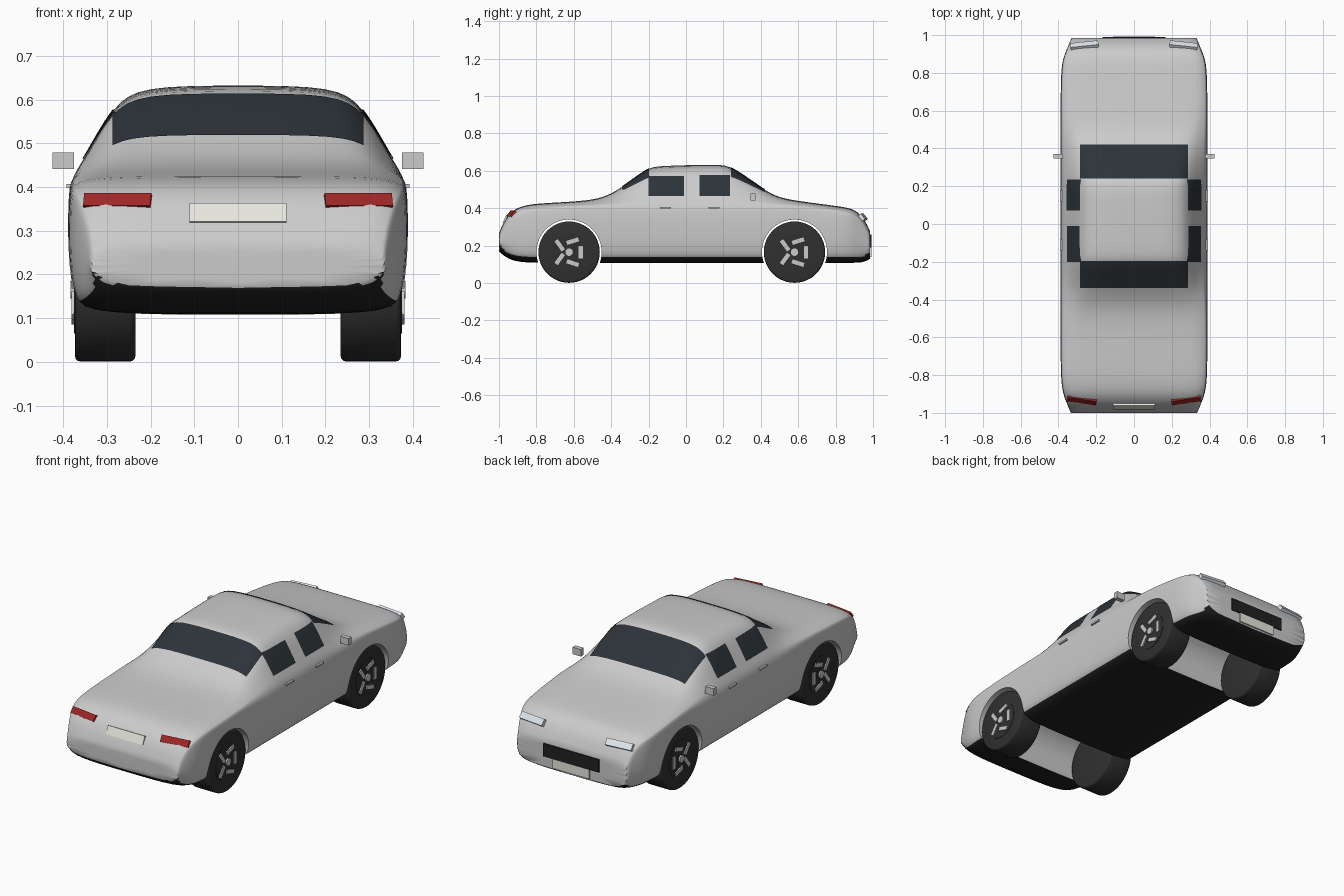
import bpy, bmesh, math
from mathutils import Vector, Matrix

if "Cube" in bpy.data.objects:
    bpy.data.objects.remove(bpy.data.objects["Cube"])


def mat(name, c):
    m = bpy.data.materials.new(name)
    m.diffuse_color = (*c, 1)
    m.use_nodes = True
    m.node_tree.nodes["Principled BSDF"].inputs["Base Color"].default_value = m.diffuse_color
    return m


PAINT = mat("paint", (0.6, 0.6, 0.6))
BLACK = mat("black_trim", (0.015, 0.015, 0.015))
TYRE = mat("tyre_rubber", (0.03, 0.03, 0.03))
GLASS = mat("dark_glass", (0.025, 0.033, 0.04))
RED = mat("red_lamp", (0.35, 0.02, 0.02))
LAMP = mat("clear_lamp", (0.75, 0.8, 0.85))
PLATE = mat("plate_white", (0.8, 0.8, 0.74))


def finish(name, bm, *mats):
    me = bpy.data.meshes.new(name)
    bm.to_mesh(me)
    bm.free()
    ob = bpy.data.objects.new(name, me)
    bpy.context.collection.objects.link(ob)
    for m in mats:
        me.materials.append(m)
    return ob


def select(ob):
    bpy.ops.object.select_all(action='DESELECT')
    ob.select_set(True)
    bpy.context.view_layer.objects.active = ob


def smooth(ob, deg=35):
    select(ob)
    bpy.ops.object.shade_smooth_by_angle(angle=math.radians(deg))


def box(name, loc, size, rot=(0, 0, 0), material=None):
    bm = bmesh.new()
    bmesh.ops.create_cube(bm, size=1)
    bmesh.ops.scale(bm, vec=size, verts=bm.verts)
    ob = finish(name, bm, *([material] if material else []))
    ob.location, ob.rotation_euler = loc, rot
    return ob


def cyl(name, loc, r, depth, segs=48, bevel=0, material=None):
    bm = bmesh.new()
    bmesh.ops.create_cone(bm, cap_ends=True, segments=segs, radius1=r, radius2=r,
                          depth=depth, matrix=Matrix.Rotation(math.pi / 2, 4, 'Y'))
    if bevel:
        rim = [e for e in bm.edges if abs(e.verts[0].co.x - e.verts[1].co.x) < 1e-5]
        bmesh.ops.bevel(bm, geom=rim, offset=bevel, segments=3, profile=0.5, affect='EDGES')
    ob = finish(name, bm, *([material] if material else []))
    ob.location = loc
    smooth(ob)
    return ob


# body stations: y, bottom, top, half width, flat top half width, roof edge drop
STATIONS = [
    (-1.00, .170, .265, .335, .27, .010), (-.975, .145, .330, .345, .28, .012),
    (-.93, .120, .388, .365, .29, .012), (-.86, .108, .421, .386, .30, .012),
    (-.70, .108, .430, .389, .30, .012), (-.52, .108, .440, .389, .29, .012),
    (-.42, .108, .464, .389, .26, .016), (-.33, .108, .520, .389, .23, .027),
    (-.20, .108, .617, .389, .225, .040), (-.15, .108, .626, .389, .225, .046),
    (.18, .108, .635, .389, .225, .048), (.24, .108, .626, .389, .225, .043),
    (.42, .108, .495, .389, .24, .022), (.50, .108, .455, .389, .28, .014),
    (.62, .108, .435, .389, .30, .012), (.84, .108, .408, .387, .30, .012),
    (.90, .108, .394, .367, .29, .012), (.95, .110, .352, .345, .28, .012),
    (.985, .130, .275, .332, .27, .010),
]


def section(y, zb, zt, w, wt, drop):
    zs = min(.417, zt - .028)
    belt, edge = (w - .004, zs), (min(wt + .061, w - .03), zt - drop)
    mid = [a + (b - a) * .3 for a, b in zip(belt, edge)]
    if zt > .5:
        mid[0] -= .006
    half = [(0, zb), (w * .88, zb), (w * .97, zb + .035), (w, zb + .45 * (zs - zb)),
            (w, zb + .8 * (zs - zb)), belt, mid, edge, (wt, zt), (0, zt)]
    return [(x, y, z) for x, z in half] + [(-x, y, z) for x, z in half[-2:0:-1]]


bm = bmesh.new()
rings = [[bm.verts.new(p) for p in section(*s)] for s in STATIONS]
n = len(rings[0])
for a, b in zip(rings, rings[1:]):
    for i in range(n):
        bm.faces.new((a[i], a[(i + 1) % n], b[(i + 1) % n], b[i]))
crease = bm.edges.layers.float.new("crease_edge")
for ring in (rings[0], rings[-1]):
    cap = bm.faces.new(ring)
    for e in cap.edges:
        e[crease] = .8
bmesh.ops.recalc_face_normals(bm, faces=bm.faces)
body = finish("car_body", bm, PAINT, BLACK)
sub = body.modifiers.new("smooth", 'SUBSURF')
sub.levels = 2
select(body)
bpy.ops.object.modifier_apply(modifier="smooth")
for p in body.data.polygons:
    if p.normal.z < -.5 and p.center.z < .22:
        p.material_index = 1


# windows: patches of the body skin, lifted slightly
def window(name, lo, hi):
    bm = bmesh.new()
    bm.from_mesh(body.data)
    bm.normal_update()
    moves = [(v, v.normal.copy()) for v in bm.verts]
    for v, nrm in moves:
        v.co += nrm * .003
    for ax in range(3):
        for lim, s in ((lo[ax], -1), (hi[ax], 1)):
            no = Vector((0, 0, 0))
            no[ax] = s
            bmesh.ops.bisect_plane(bm, geom=bm.verts[:] + bm.edges[:] + bm.faces[:],
                                   plane_co=no * (lim * s), plane_no=no, clear_outer=True)
    for f in bm.faces:
        f.material_index = 0
    ob = finish(name, bm, GLASS)
    smooth(ob)


window("windscreen", (-.287, .24, .46), (.287, .42, .7))
window("rear_window", (-.287, -.34, .46), (.287, -.197, .7))
for side, lo, hi in (("right", .27, .4), ("left", -.4, -.27)):
    window(side + "_front_window", (lo, .072, .465), (hi, .235, .577))
    window(side + "_rear_window", (lo, -.2, .465), (hi, -.01, .572))

# wheel arches cut across the full width
AXLES = {"rear": -.625, "front": .58}
for end, y in AXLES.items():
    cutter = cyl(end + "_arch_cutter", (0, y, .165), .174, 1.0, 64)
    cutter.hide_render = True
    cutter.hide_set(True)
    mod = body.modifiers.new(end + "_arch", 'BOOLEAN')
    mod.object, mod.operation, mod.solver = cutter, 'DIFFERENCE', 'EXACT'
    select(body)
    bpy.ops.object.modifier_apply(modifier=mod.name)
    bpy.data.objects.remove(cutter)
smooth(body, 40)

# wheels, mirrors, handles and lamps on both sides
for s, side in ((1, "right"), (-1, "left")):
    for end, y in AXLES.items():
        tag = f"{side}_{end}_"
        cyl(tag + "tyre", (s * .304, y, .165), .164, .138, bevel=.012, material=TYRE)
        cyl(tag + "rim", (s * .338, y, .165), .1, .074, material=TYRE)
        cyl(tag + "hub", (s * .376, y, .165), .02, .014, 20)
        for k in range(5):
            a = math.tau * k / 5
            box(f"{tag}spoke_{k}", (s * .375, y + .062 * math.cos(a), .165 + .062 * math.sin(a)),
                (.012, .022, .066), (-a, 0, 0))
    box(side + "_mirror", (s * .4, .358, .46), (.05, .025, .038))
    for end, y in (("front", .15), ("rear", -.11)):
        box(f"{side}_{end}_handle", (s * .386, y, .402), (.014, .06, .009))
    box(side + "_tail_lamp", (s * .275, -.928, .364), (.155, .028, .036),
        (math.radians(-35), 0, s * math.radians(8)), RED)
    box(side + "_head_lamp", (s * .262, .945, .35), (.148, .022, .036),
        (math.radians(38), 0, -s * math.radians(6)), LAMP)

# plates and grille
box("rear_plate", (0, -.962, .338), (.222, .02, .046), (math.radians(-25), 0, 0), PLATE)
box("front_plate", (0, .985, .165), (.222, .014, .05), material=PLATE)
box("grille", (0, .982, .225), (.335, .018, .07), material=BLACK)
